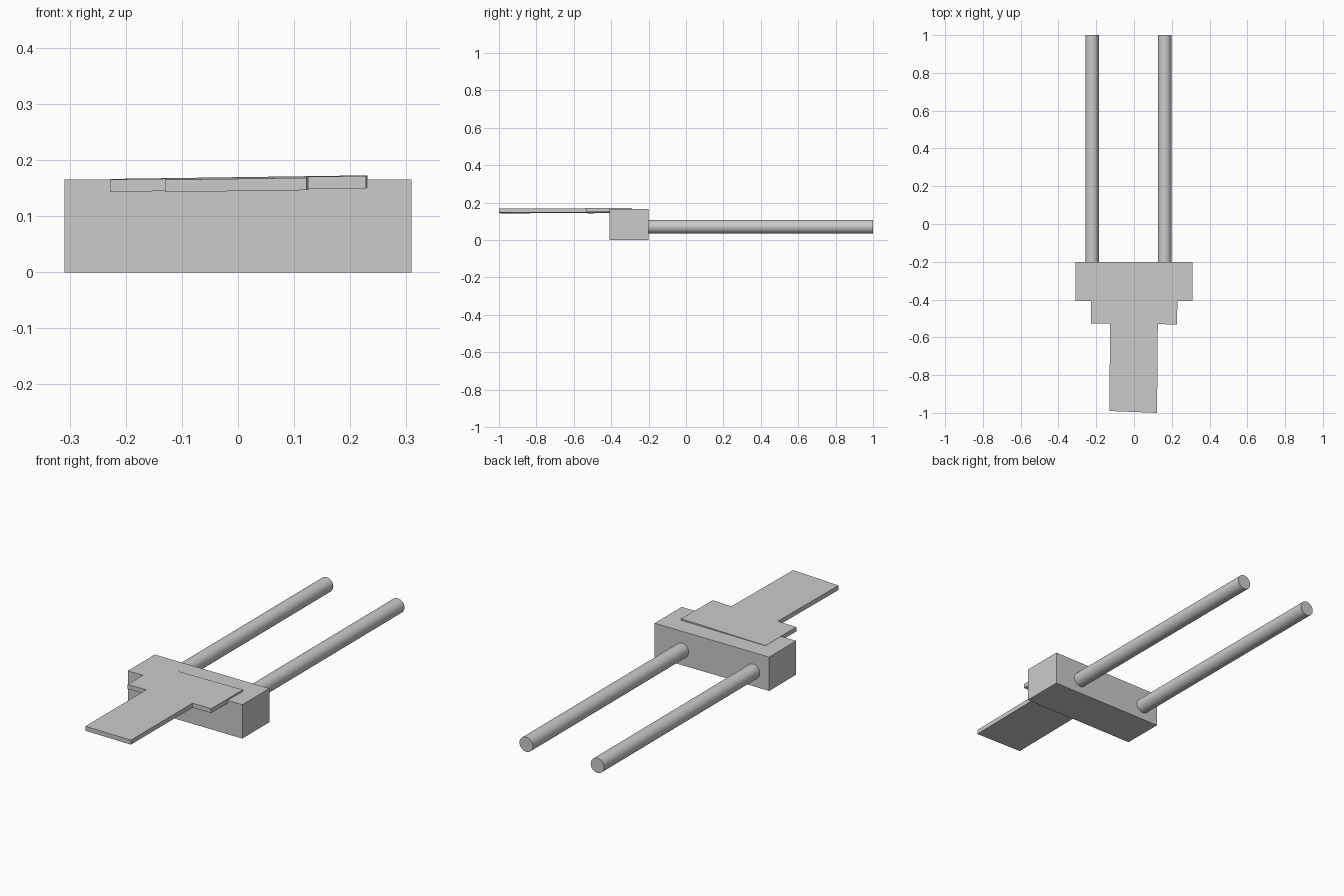
import bpy, bmesh, math

if "Cube" in bpy.data.objects:
    bpy.data.objects.remove(bpy.data.objects["Cube"])


def make_object(name, bm):
    bmesh.ops.recalc_face_normals(bm, faces=bm.faces[:])
    mesh = bpy.data.meshes.new(name)
    bm.to_mesh(mesh)
    bm.free()
    obj = bpy.data.objects.new(name, mesh)
    bpy.context.collection.objects.link(obj)
    return obj


# Rectangular body block
bpy.ops.mesh.primitive_cube_add(size=1, location=(0, -0.304, 0.0825))
body = bpy.context.object
body.name = "body_block"
body.scale = (0.618, 0.208, 0.165)


# Two long round rods coming out of the back
def rod(name, x):
    y0, y1 = -0.205, 1.0
    bpy.ops.mesh.primitive_cylinder_add(
        vertices=32, radius=0.036, depth=y1 - y0,
        location=(x, (y0 + y1) / 2, 0.0715), rotation=(math.pi / 2, 0, 0))
    bpy.context.object.name = name
    bpy.ops.object.shade_smooth_by_angle(angle=math.radians(40))


rod("left_rod", -0.222)
rod("right_rod", 0.162)


# Thin T-shaped plate, very slightly tilted, lying on the block
def plate_height(x, y):
    return 0.1465 + 0.014 * x + 0.004 * (y + 0.53)


outline = [(-0.130, -0.990), (0.122, -1.000), (0.126, -0.530), (0.228, -0.532),
           (0.231, -0.292), (-0.227, -0.287), (-0.227, -0.526), (-0.127, -0.527)]
thickness = 0.022
bm = bmesh.new()
bottom = [bm.verts.new((x, y, plate_height(x, y))) for x, y in outline]
# stem and crossbar share the edge between points 2 and 7
faces = [bm.faces.new([bottom[i] for i in loop])
         for loop in ((0, 1, 2, 7), (7, 2, 3, 4, 5, 6))]
extruded = bmesh.ops.extrude_face_region(bm, geom=faces, use_keep_orig=True)
top = [v for v in extruded["geom"] if isinstance(v, bmesh.types.BMVert)]
bmesh.ops.translate(bm, verts=top, vec=(0, 0, thickness))
make_object("t_plate", bm)
